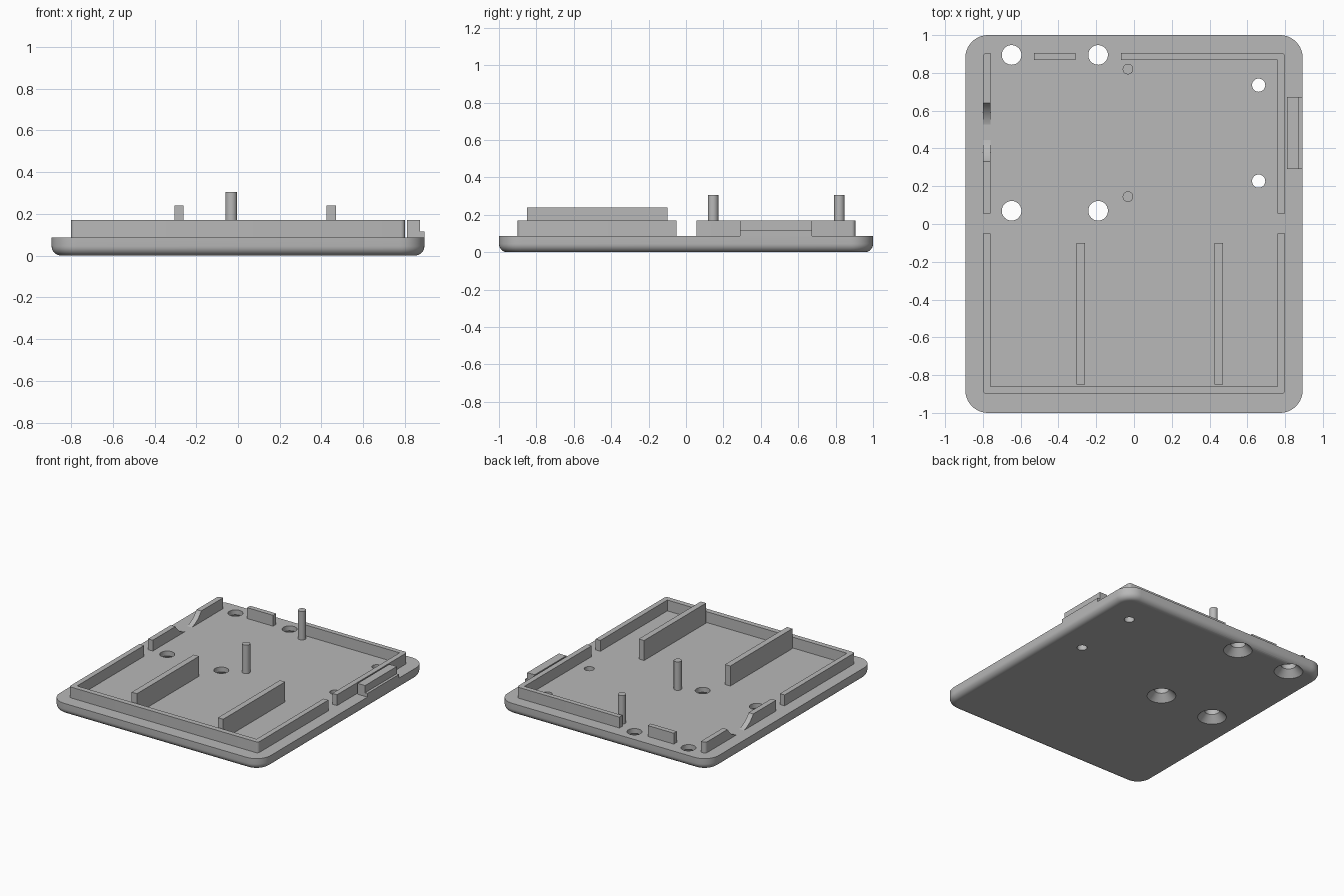
import bpy, bmesh, math

cube = bpy.data.objects.get("Cube")
if cube:
    bpy.data.objects.remove(cube, do_unlink=True)

GREY = (0.48, 0.48, 0.48, 1)
mat = bpy.data.materials.new("plain grey")
mat.use_nodes = True
mat.diffuse_color = GREY
mat.node_tree.nodes["Principled BSDF"].inputs["Base Color"].default_value = GREY

HALF_X, TOP, WALL_TOP = 0.893, 0.087, 0.17
BASE = TOP - 0.01          # raised parts sink slightly into the plate
OUT_X, IN_X = 0.80, 0.76   # outer and inner faces of the rim wall


def make(name, bm):
    bmesh.ops.recalc_face_normals(bm, faces=bm.faces)
    mesh = bpy.data.meshes.new(name)
    bm.to_mesh(mesh)
    bm.free()
    obj = bpy.data.objects.new(name, mesh)
    bpy.context.collection.objects.link(obj)
    mesh.materials.append(mat)
    return obj


def prism(points, z0, z1):
    """Extrude a plan outline between two heights."""
    bm = bmesh.new()
    face = bm.faces.new([bm.verts.new((x, y, z0)) for x, y in points])
    moved = bmesh.ops.extrude_face_region(bm, geom=[face], use_keep_orig=True)["geom"]
    bmesh.ops.translate(bm, vec=(0, 0, z1 - z0),
                        verts=[v for v in moved if isinstance(v, bmesh.types.BMVert)])
    return bm


def rect(x0, x1, y0, y1):
    return [(x0, y0), (x1, y0), (x1, y1), (x0, y1)]


def upright(edge):
    a, b = edge.verts
    return abs(a.co.z - b.co.z) > 0.01


def round_edges(bm, edges, radius, segments):
    bmesh.ops.bevel(bm, geom=edges, offset=radius, segments=segments,
                    profile=0.5, affect='EDGES')


def wall(name, points):
    """Rim wall with softened outer corners."""
    bm = prism(points, BASE, WALL_TOP)
    corners = [e for e in bm.edges if upright(e)
               and abs(e.verts[0].co.x) > 0.79 and abs(e.verts[0].co.y) > 0.89]
    round_edges(bm, corners, 0.02, 4)
    return make(name, bm)


def lathe(name, x, y, profile, sides=40):
    """Stack of rings (radius, height) about a vertical axis."""
    bm = bmesh.new()
    rings = [[bm.verts.new((x + r * math.cos(math.tau * i / sides),
                            y + r * math.sin(math.tau * i / sides), z))
              for i in range(sides)] for r, z in profile]
    for low, high in zip(rings, rings[1:]):
        for i in range(sides):
            j = (i + 1) % sides
            bm.faces.new((low[i], low[j], high[j], high[i]))
    bm.faces.new(rings[0])
    bm.faces.new(rings[-1])
    return make(name, bm)


def cut(obj, cutters):
    """Subtract the cutters, bake the result and remove them."""
    for c in cutters:
        c.hide_render = True
        mod = obj.modifiers.new("cut", 'BOOLEAN')
        mod.operation, mod.solver, mod.object = 'DIFFERENCE', 'EXACT', c
    graph = bpy.context.evaluated_depsgraph_get()
    baked = bpy.data.meshes.new_from_object(obj.evaluated_get(graph))
    obj.modifiers.clear()
    obj.data = baked
    for c in cutters:
        bpy.data.objects.remove(c, do_unlink=True)


# Base plate with rounded corners and a filleted lower edge
bm = prism(rect(-HALF_X, HALF_X, -1, 1), 0, TOP)
round_edges(bm, [e for e in bm.edges if upright(e)], 0.12, 10)
round_edges(bm, [e for e in bm.edges if all(v.co.z < 0.001 for v in e.verts)], 0.045, 7)
plate = make("base_plate", bm)

# Countersunk screw holes and plain small holes
holes = [lathe("hole_cutter", x, y, [(0.12, -0.02), (0.1, 0), (0.052, 0.05), (0.052, 0.2)])
         for x in (-0.648, -0.19) for y in (0.07, 0.895)]
holes += [lathe("hole_cutter", 0.66, y, [(0.035, -0.1), (0.035, 0.2)])
          for y in (0.227, 0.735)]
cut(plate, holes)

# Rim walls
parts = [plate]
parts.append(wall("front_rim_wall", [
    (-OUT_X, -0.05), (-OUT_X, -0.9), (OUT_X, -0.9), (OUT_X, -0.05),
    (IN_X, -0.05), (IN_X, -0.86), (-IN_X, -0.86), (-IN_X, -0.05)]))
parts.append(wall("back_corner_wall", [
    (-0.07, 0.905), (OUT_X, 0.905), (OUT_X, 0.055),
    (IN_X, 0.055), (IN_X, 0.868), (-0.07, 0.868)]))
parts.append(wall("back_short_wall", rect(-0.53, -0.31, 0.868, 0.905)))

# Side wall with a round cable scoop
side = wall("scooped_side_wall", rect(-OUT_X, -IN_X, 0.055, 0.905))
scoop = lathe("scoop_cutter", 0, 0, [(0.181, -0.1), (0.181, 0.1)], 64)
scoop.rotation_euler = (0, math.pi / 2, 0)
scoop.location = (-0.78, 0.485, 0.263)
bpy.context.view_layer.update()
cut(side, [scoop])
parts.append(side)

# Stepped side tab, flush with the plate edge
bm = prism([(0.81, BASE), (HALF_X, BASE), (HALF_X, 0.115), (0.873, 0.115),
            (0.873, WALL_TOP), (0.81, WALL_TOP)], 0.29, 0.673)
for v in bm.verts:
    v.co.y, v.co.z = v.co.z, v.co.y
parts.append(make("side_tab", bm))

# Tall inner ribs
for name, x in (("left_rib", 0.4475), ("right_rib", -0.2825)):
    parts.append(make(name, prism(rect(x - 0.0225, x + 0.0225, -0.85, -0.1), BASE, 0.24)))

# Locating pegs
for name, y in (("front_peg", 0.145), ("back_peg", 0.82)):
    parts.append(lathe(name, -0.032, y, [(0.028, BASE), (0.028, 0.305)], 32))

# Smooth curved faces, keep level faces flat
for obj in bpy.context.view_layer.objects:
    obj.select_set(obj in parts)
bpy.context.view_layer.objects.active = plate
bpy.ops.object.shade_smooth_by_angle(angle=math.radians(30))
for obj in parts:
    for p in obj.data.polygons:
        if abs(p.normal.z) > 0.999:
            p.use_smooth = False
    obj.select_set(False)
